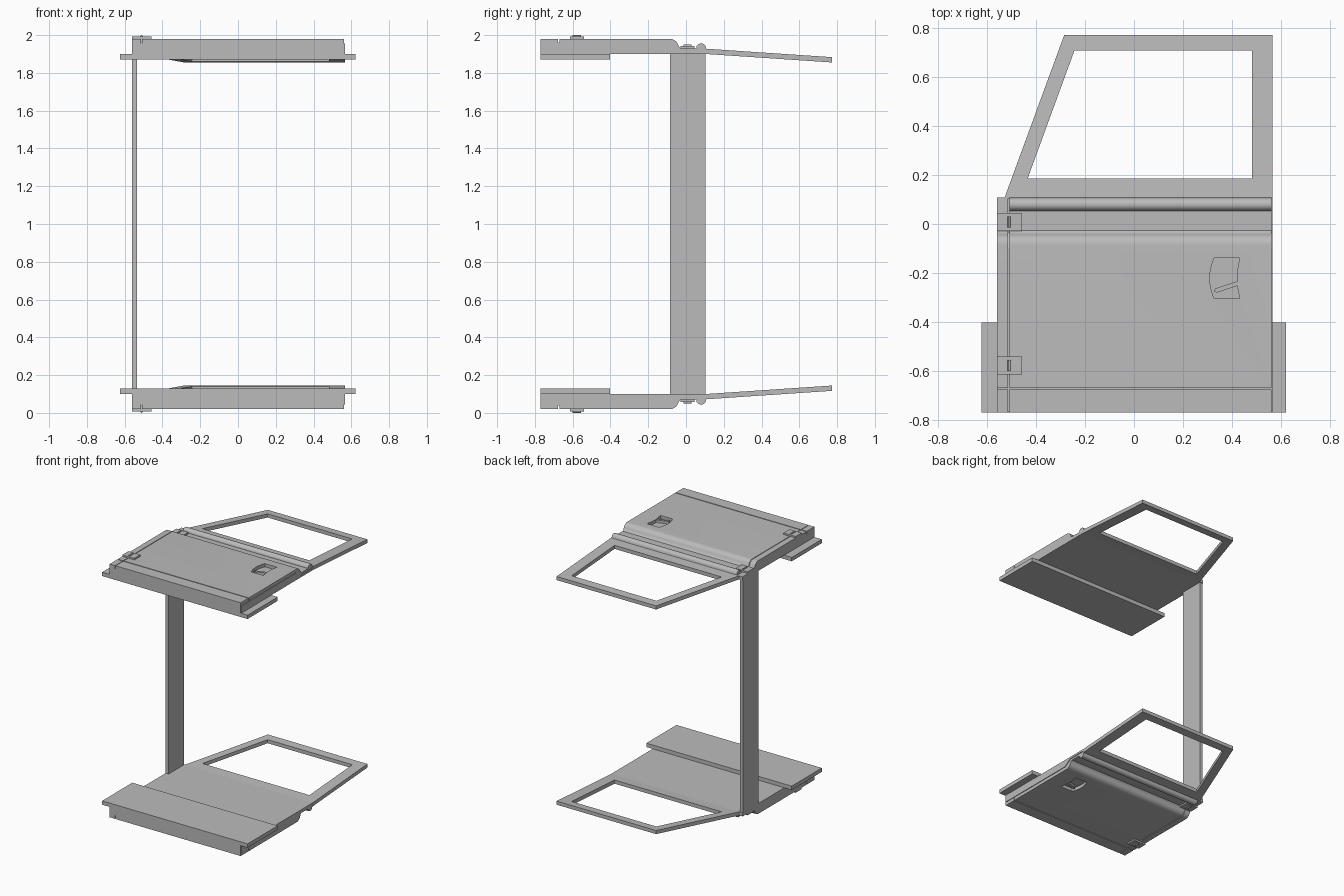
import bpy, bmesh
from math import sin, cos, pi, atan2, hypot
from mathutils import Vector

cube = bpy.data.objects.get("Cube")
if cube:
    bpy.data.objects.remove(cube, do_unlink=True)

grey = bpy.data.materials.new("Plain grey")
grey.use_nodes = True
grey.diffuse_color = (0.5, 0.5, 0.5, 1)
grey.node_tree.nodes["Principled BSDF"].inputs["Base Color"].default_value = (0.5, 0.5, 0.5, 1)

# Mirror centre halfway up: each door part is repeated upside down below
centre = bpy.data.objects.new("mirror_centre", None)
centre.location = (0, 0, 1)
centre.hide_render = True
bpy.context.collection.objects.link(centre)


def prism(name, points, offset):
    """Extrude a closed loop of 3D points along an offset."""
    bm = bmesh.new()
    face = bm.faces.new([bm.verts.new(p) for p in points])
    new = bmesh.ops.extrude_face_region(bm, geom=[face])["geom"]
    bmesh.ops.translate(bm, vec=offset, verts=[v for v in new if isinstance(v, bmesh.types.BMVert)])
    return finish(name, bm)


def finish(name, bm):
    bmesh.ops.recalc_face_normals(bm, faces=bm.faces)
    mesh = bpy.data.meshes.new(name)
    bm.to_mesh(mesh)
    bm.free()
    mesh.materials.append(grey)
    obj = bpy.data.objects.new(name, mesh)
    bpy.context.collection.objects.link(obj)
    return obj


def box(name, x, y, z):
    loop = [(x[0], y[0], z[0]), (x[1], y[0], z[0]), (x[1], y[1], z[0]), (x[0], y[1], z[0])]
    return prism(name, loop, (0, 0, z[1] - z[0]))


def side_profile(name, x0, x1, profile):
    return prism(name, [(x0, y, z) for y, z in profile], (x1 - x0, 0, 0))


def select_only(obj):
    bpy.ops.object.select_all(action="DESELECT")
    obj.select_set(True)
    bpy.context.view_layer.objects.active = obj


def smooth(obj):
    select_only(obj)
    bpy.ops.object.shade_smooth_by_angle(angle=pi / 6)


def mirrored(*parts):
    for obj in parts:
        mod = obj.modifiers.new("Upside down copy", "MIRROR")
        mod.use_axis = (False, False, True)
        mod.use_mirror_merge = False
        mod.mirror_object = centre


# Door skin profile: notch near the sill, rolled shoulder, flat waist, ridge
TOP, WAIST, BASE = 1.98, 1.93, 1.9
front = [(-0.77, BASE), (-0.77, TOP), (-0.677, TOP), (-0.677, 1.96), (-0.67, 1.96), (-0.67, TOP)]
R = 0.045
shoulder = [(-0.085 + R * sin(a), TOP - R + R * cos(a)) for a in [i * pi / 20 for i in range(9)]]
shoulder += [(-0.035, 1.936), (-0.027, WAIST)]
ridge = [(0.08 - 0.026 * cos(a), WAIST + 0.026 * sin(a)) for a in [i * pi / 12 for i in range(13)]]
back = [(0.108, WAIST - 0.003), (0.108, BASE)]

door_skin = side_profile("door_skin", -0.509, 0.562, front + shoulder + ridge + back)
hinge_strip = side_profile("hinge_strip", -0.56, -0.514, front + shoulder + back)

# Recessed core shows in the seams between the skins
core_shape = [(-0.768, BASE), (-0.768, 1.955), (-0.1, 1.955), (-0.04, 1.915), (0.107, 1.915), (0.107, BASE)]
door_core = side_profile("door_core", -0.556, 0.567, core_shape)

# Handle pocket with bowed sides, cut into the skin
left = [(0.327 - 0.018 * cos(t * pi / 2), -0.222 + 0.083 * t) for t in (-1, -0.6, -0.2, 0.2, 0.6, 1)]
right = [(0.432 - 0.012 * cos(t * pi / 2), -0.222 + 0.083 * t) for t in (1, 0.6, 0.2, -0.2, -0.6, -1)]
pocket = prism("pocket_cutter", [(x, y, 1.945) for x, y in left + right], (0, 0, 0.1))
pocket.hide_render = True
cut = door_skin.modifiers.new("Pocket", "BOOLEAN")
cut.operation, cut.solver, cut.object = "DIFFERENCE", "EXACT", pocket
select_only(door_skin)
bpy.ops.object.modifier_apply(modifier=cut.name)
bpy.data.objects.remove(pocket, do_unlink=True)
# Pocket floor covers the core below it
pocket_floor = box("pocket_floor", (0.3, 0.44), (-0.31, -0.13), (1.935, 1.9475))

# Handle lever slanting across the pocket
a, b = Vector((0.335, -0.272)), Vector((0.422, -0.243))
along = (b - a).normalized()
across = Vector((-along.y, along.x)) * 0.009
lever_loop = [a - across, b - across, b + across, a + across, a - along * 0.008]
handle_lever = prism("handle_lever", [(p.x, p.y, 1.945) for p in lever_loop], (0, 0, 0.03))

# Window frame leaning inwards
outer = [(-0.53, 0.105), (0.567, 0.105), (0.567, 0.773), (-0.285, 0.773)]
inner = [(-0.435, 0.185), (0.482, 0.185), (0.482, 0.71), (-0.243, 0.71)]
bm = bmesh.new()
rings = []
for thick in (0, 0.028):
    for loop in (outer, inner):
        rings.append([bm.verts.new((x, y, BASE + thick - 0.067 * (y - 0.105))) for x, y in loop])
for p, q in ((0, 1), (2, 3), (0, 2), (1, 3)):
    for i in range(4):
        j = (i + 1) % 4
        bm.faces.new((rings[p][i], rings[p][j], rings[q][j], rings[q][i]))
window_frame = finish("window_frame", bm)

# Wide slab on the inner face
sill_slab = box("sill_slab", (-0.624, 0.621), (-0.77, -0.402), (1.87, 1.9))


# Hinges: a plate with a small pin on top
def hinge(name, y, z):
    plate = box(name + "_plate", (-0.56, -0.457), (y - 0.037, y + 0.037), (z - 0.02, z + 0.012))
    r = 0.006
    circle = [(-0.51 + r * cos(i * pi / 6), y - 0.022, z + 0.014 + r * sin(i * pi / 6)) for i in range(12)]
    pin = prism(name + "_pin", circle, (0, 0.044, 0))
    smooth(pin)
    mirrored(plate, pin)


hinge("lower_hinge", -0.578, TOP)
hinge("upper_hinge", 0.008, WAIST)

smooth(door_skin)
smooth(hinge_strip)
mirrored(door_skin, hinge_strip, door_core, pocket_floor, handle_lever, window_frame, sill_slab)

# Upright joining the two doors
box("upright_post", (-0.56, -0.534), (-0.085, 0.103), (0.1, 1.9))
